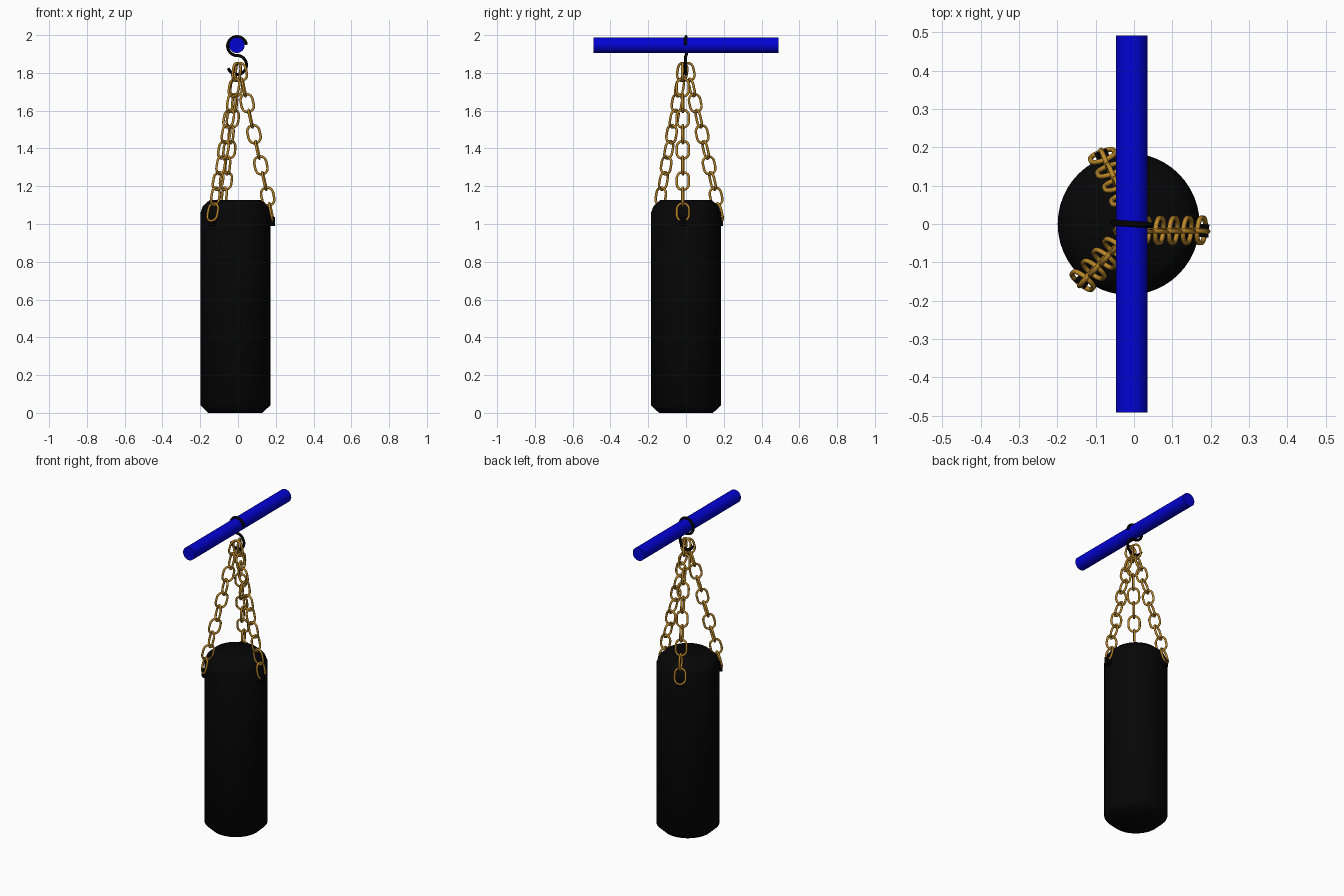
import bpy, bmesh, math
from mathutils import Vector, Matrix

if "Cube" in bpy.data.objects:
    bpy.data.objects.remove(bpy.data.objects["Cube"])


def material(name, rgb):
    m = bpy.data.materials.new(name)
    m.diffuse_color = (*rgb, 1)
    m.use_nodes = True
    m.node_tree.nodes["Principled BSDF"].inputs["Base Color"].default_value = m.diffuse_color
    return m


BLACK = material("black leather", (0.0018, 0.0018, 0.0018))
STEEL = material("black steel", (0.0006, 0.0006, 0.0006))
BLUE = material("blue paint", (0.0008, 0.0008, 0.65))
BRASS = material("brass", (0.5, 0.245, 0.022))


def add(name, bm, mat, angle=35):
    bmesh.ops.recalc_face_normals(bm, faces=bm.faces)
    me = bpy.data.meshes.new(name)
    bm.to_mesh(me)
    bm.free()
    me.materials.append(mat)
    ob = bpy.data.objects.new(name, me)
    bpy.context.collection.objects.link(ob)
    bpy.ops.object.select_all(action='DESELECT')
    ob.select_set(True)
    bpy.context.view_layer.objects.active = ob
    bpy.ops.object.shade_smooth_by_angle(angle=math.radians(angle))
    return ob


def sweep(bm, path, r, closed, matrix, sides=10):
    """Round wire along a path in the local xz plane."""
    n = len(path)
    pts = [Vector((x, 0, z)) for x, z in path]
    rings = []
    for i, p in enumerate(pts):
        a = pts[(i - 1) % n] if closed else pts[max(i - 1, 0)]
        b = pts[(i + 1) % n] if closed else pts[min(i + 1, n - 1)]
        t = (b - a).normalized()
        side = Vector((t.z, 0, -t.x))
        rings.append([bm.verts.new(matrix @ (p + r * (side * math.cos(k * math.tau / sides)
                      + Vector((0, 1, 0)) * math.sin(k * math.tau / sides))))
                      for k in range(sides)])
    for i in range(n if closed else n - 1):
        a, b = rings[i], rings[(i + 1) % n]
        for k in range(sides):
            j = (k + 1) % sides
            bm.faces.new((a[k], a[j], b[j], b[k]))
    if not closed:
        bm.faces.new(rings[0])
        bm.faces.new(rings[-1])


def arc(cx, cz, r, a0, a1, n):
    return [(cx + r * math.cos(math.radians(a0 + (a1 - a0) * i / n)),
             cz + r * math.sin(math.radians(a0 + (a1 - a0) * i / n))) for i in range(n + 1)]


# Bag: lathed profile with chamfered ends
CX, R = -0.014, 0.185
bm = bmesh.new()
N = 48
rings = [[bm.verts.new((CX + r * math.cos(i * math.tau / N), r * math.sin(i * math.tau / N), z))
          for i in range(N)]
         for r, z in [(0.143, 0), (R, 0.04), (R, 1.06), (0.172, 1.095), (0.135, 1.128)]]
for a, b in zip(rings, rings[1:]):
    for i in range(N):
        j = (i + 1) % N
        bm.faces.new((a[i], a[j], b[j], b[i]))
bm.faces.new(rings[0])
bm.faces.new(rings[-1])
add("punching_bag", bm, BLACK, 60)

# Bar the bag hangs from
bm = bmesh.new()
bmesh.ops.create_cone(bm, cap_ends=True, segments=32, radius1=0.0415, radius2=0.0415, depth=0.982,
                      matrix=Matrix.Translation((-0.006, 0, 1.947)) @ Matrix.Rotation(math.pi / 2, 4, 'X'))
add("hanging_bar", bm, BLUE)

# S-shaped hook
bm = bmesh.new()
path = arc(0, 1.942, 0.05, 8, 270, 24) + arc(0, 1.842, 0.05, 90, -160, 24)[1:]
sweep(bm, path, 0.008, False,
      Matrix.Translation((-0.005, 0, 0)) @ Matrix.Rotation(math.radians(-4), 4, 'Z'))
add("s_hook", bm, STEEL, 60)

# Three chains of ten links, each ending at a bracket on the bag
LINK = arc(0, 0.0155, 0.0325, 0, 180, 10) + arc(0, -0.0155, 0.0325, 180, 360, 10)
STARTS = [(0.012, -0.017), (0.0, 0.012), (-0.007, -0.020)]
for c, (deg, start) in enumerate(zip((-5, 111, 231), STARTS), 1):
    out = Vector((math.cos(math.radians(deg)), math.sin(math.radians(deg)), 0))
    top = Vector((*start, 1.805))
    end = Vector((CX, 0, 1.063)) + out * 0.190
    up = (top - end).normalized()
    side = up.cross(out).normalized()
    radial = side.cross(up)
    bm = bmesh.new()
    for i in range(10):
        x, y = (radial, side) if i % 2 == 0 else (side, -radial)
        m = Matrix((x, y, up)).transposed().to_4x4()
        m.translation = top.lerp(end, i / 9)
        sweep(bm, LINK, 0.0065, True, m)
    add(f"chain_{c}", bm, BRASS, 60)

    # the right-hand bracket sits slightly prouder and covers its link's end
    proud = 0.197 if c == 1 else 0.191
    bm = bmesh.new()
    m = (Matrix.Translation(Vector((CX, 0, 1.014)) + out * proud)
         @ Matrix.Rotation(math.radians(deg), 4, 'Z') @ Matrix.Diagonal((0.026, 0.034, 0.048, 1)))
    bmesh.ops.create_cube(bm, size=1, matrix=m)
    add(f"chain_bracket_{c}", bm, STEEL)
